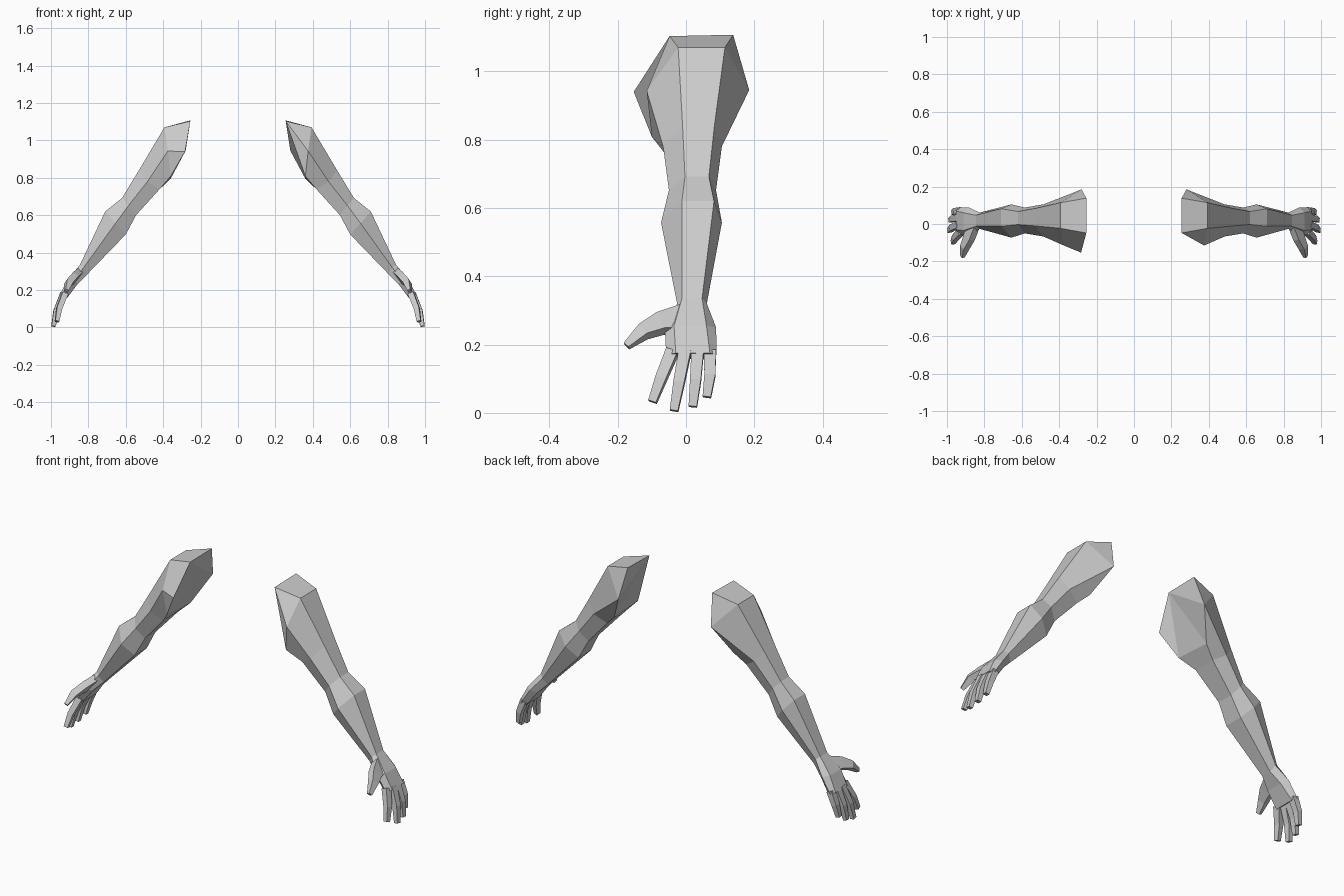
import bpy, bmesh
from mathutils import Vector

if "Cube" in bpy.data.objects:
    bpy.data.objects.remove(bpy.data.objects["Cube"])

skin = bpy.data.materials.new("light_grey")
skin.diffuse_color = (0.6, 0.6, 0.6, 1)
skin.use_nodes = True
skin.node_tree.nodes["Principled BSDF"].inputs["Base Color"].default_value = skin.diffuse_color


def finish(bm, name):
    bmesh.ops.recalc_face_normals(bm, faces=bm.faces[:])
    mesh = bpy.data.meshes.new(name)
    bm.to_mesh(mesh)
    bm.free()
    mesh.materials.append(skin)
    bpy.context.collection.objects.link(bpy.data.objects.new(name, mesh))


def bridge(bm, a, b):
    n = len(a)
    for i in range(n):
        j = (i + 1) % n
        bm.faces.new((a[i], a[j], b[j], b[i]))


# Six-sided sections: (x, z) of top, middle, bottom, then y front/back of each
SECTIONS = [
    ((.484, .78), (.42, .738), (.53, .84), (-.067, .105), (-.045, .08), (-.01, .083)),
    ((.585, .652), (.545, .60), (.62, .692), (-.05, .088), (-.025, .065), (-.003, .067)),
    ((.655, .557), (.60, .497), (.71, .62), (-.073, .105), (-.035, .07), (-.012, .082)),
    ((.825, .32), (.803, .287), (.845, .335), (-.026, .061), (-.012, .045), (-.012, .047)),
    ((.883, .25), (.855, .235), (.912, .255), (-.062, .088), (-.035, .06), (-.035, .06)),
    ((.935, .17), (.913, .158), (.953, .175), (-.058, .09), (-.04, .075), (-.03, .07)),
]


def arm(s, side):
    bm = bmesh.new()

    def V(x, y, z):
        return bm.verts.new((s * x, y, z))

    # Shoulder section and its slanted end
    ring = [V(.393, -.023, 1.07), V(.393, .114, 1.07), V(.28, .185, .945),
            V(.36, .105, .795), V(.36, -.10, .808), V(.375, -.115, .943)]
    t1, t2, back, low_b, low_f, front = ring
    a, b = V(.255, -.048, 1.103), V(.255, .138, 1.107)
    bm.faces.new((t1, t2, b, a))
    bm.faces.new((t2, back, b))
    if s < 0:
        # full shoulder front on this side
        e = V(.283, -.153, .94)
        bm.faces.new((a, e, front, t1))
        bm.faces.new((e, low_f, front))
        cap = [b, back, low_b, low_f, e]
    else:
        # hollowed shoulder front on the other side
        bm.faces.new((a, front, t1))
        cap = [b, back, low_b, low_f, front]
    for p, q in zip(cap, cap[1:]):
        bm.faces.new((a, p, q))
    # Upper arm, elbow, forearm and palm
    for mid, bot, top, ym, yb, yt in SECTIONS:
        new = [V(top[0], yt[0], top[1]), V(top[0], yt[1], top[1]),
               V(mid[0], ym[1], mid[1]), V(bot[0], yb[1], bot[1]),
               V(bot[0], yb[0], bot[1]), V(mid[0], ym[0], mid[1])]
        bridge(bm, ring, new)
        ring = new
    bm.faces.new(ring)
    finish(bm, side + "_arm")


def digit(s, name, path, radii):
    """Tapered four-sided tube along a bent path."""
    bm = bmesh.new()
    pts = [Vector(p) for p in path]
    prev = None
    for i, (p, r) in enumerate(zip(pts, radii)):
        d = (pts[min(i + 1, len(pts) - 1)] - pts[max(i - 1, 0)]).normalized()
        u = d.cross(Vector((.83, 0, .55))).normalized()
        w = u.cross(d)
        ring = []
        for cu, cw in ((1, 1), (-1, 1), (-1, -1), (1, -1)):
            c = p + u * r * cu + w * min(r, .02) * .9 * cw
            ring.append(bm.verts.new((s * c.x, c.y, max(c.z, 0))))
        if prev:
            bridge(bm, prev, ring)
        else:
            bm.faces.new(ring)
        prev = ring
    bm.faces.new(prev)
    finish(bm, name)


FINGERS = {
    "index_finger": ((.925, -.04, .18), (.956, -.073, .10), (.968, -.098, .032)),
    "middle_finger": ((.935, -.003, .18), (.972, -.02, .09), (.987, -.035, .006)),
    "ring_finger": ((.932, .034, .18), (.968, .028, .095), (.982, .02, .018)),
    "little_finger": ((.925, .07, .18), (.953, .07, .11), (.966, .061, .046)),
}
THUMB = ((.862, -.005, .275), (.882, -.075, .262), (.905, -.125, .238), (.917, -.174, .196))

for s, side in ((1, "right"), (-1, "left")):
    arm(s, side)
    for name, path in FINGERS.items():
        digit(s, side + "_" + name, path, (.018, .016, .012))
    digit(s, side + "_thumb", THUMB, (.042, .03, .02, .01))
